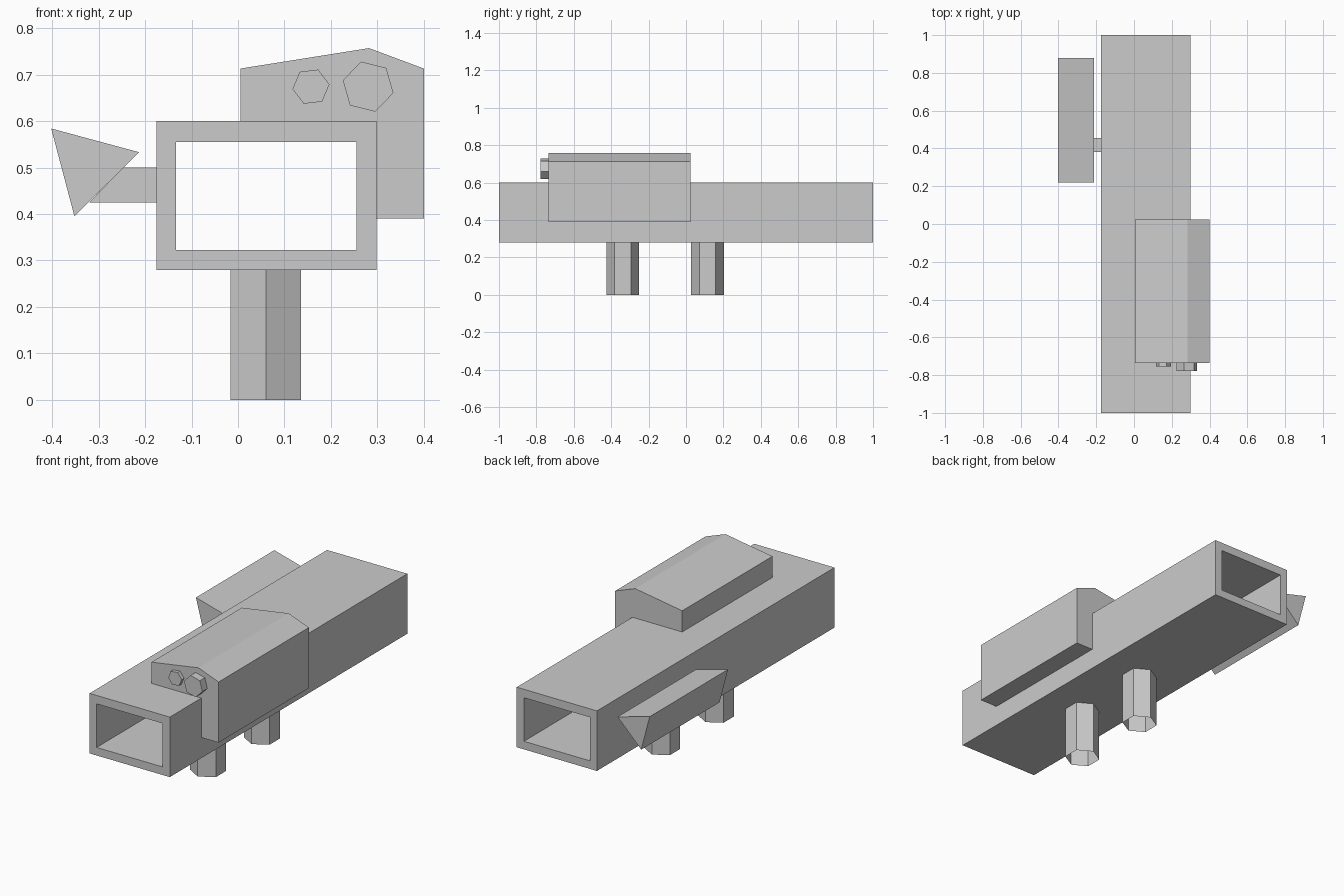
import bpy
import bmesh
import math
from mathutils import Matrix

cube = bpy.data.objects.get("Cube")
if cube:
    bpy.data.objects.remove(cube, do_unlink=True)

grey = bpy.data.materials.new("light grey")
grey.use_nodes = True
colour = (0.6, 0.6, 0.6, 1)
grey.diffuse_color = colour
grey.node_tree.nodes["Principled BSDF"].inputs["Base Color"].default_value = colour


def finish(name, bm):
    bmesh.ops.recalc_face_normals(bm, faces=bm.faces)
    mesh = bpy.data.meshes.new(name)
    bm.to_mesh(mesh)
    bm.free()
    mesh.materials.append(grey)
    obj = bpy.data.objects.new(name, mesh)
    bpy.context.collection.objects.link(obj)
    return obj


def extrude_profile(name, points, y0, y1):
    """Solid prism from an x, z outline running along y."""
    bm = bmesh.new()
    face = bm.faces.new([bm.verts.new((x, y0, z)) for x, z in points])
    grown = bmesh.ops.extrude_face_region(bm, geom=[face], use_keep_orig=True)
    moved = [v for v in grown["geom"] if isinstance(v, bmesh.types.BMVert)]
    bmesh.ops.translate(bm, verts=moved, vec=(0, y1 - y0, 0))
    return finish(name, bm)


def hexagon(name, radius, depth, matrix, capped):
    bm = bmesh.new()
    bmesh.ops.create_cone(bm, cap_ends=capped, segments=6, radius1=radius,
                          radius2=radius, depth=depth, matrix=matrix)
    return finish(name, bm)


def rectangle(x0, x1, z0, z1):
    return [(x0, z0), (x1, z0), (x1, z1), (x0, z1)]


# Rectangular hollow body, open at both ends
bm = bmesh.new()
outer = rectangle(-0.175, 0.298, 0.28, 0.6)
inner = rectangle(-0.133, 0.255, 0.323, 0.555)
rings = [[bm.verts.new((x, y, z)) for x, z in loop]
         for loop, y in ((outer, -1), (outer, 1), (inner, 1), (inner, -1))]
for k in range(4):
    a, b = rings[k], rings[(k + 1) % 4]
    for i in range(4):
        j = (i + 1) % 4
        bm.faces.new((a[i], a[j], b[j], b[i]))
finish("hollow_body", bm)

# Housing wrapped over the top and side of the body
extrude_profile("side_housing",
                [(0.005, 0.6), (0.005, 0.713), (0.282, 0.757), (0.4, 0.713),
                 (0.4, 0.39), (0.298, 0.39), (0.298, 0.6)], -0.735, 0.025)

# Triangular bar on its square bracket
extrude_profile("triangular_bar",
                [(-0.402, 0.584), (-0.213, 0.533), (-0.352, 0.395)], 0.22, 0.88)
extrude_profile("bar_bracket",
                [(-0.32, 0.425), (-0.175, 0.425), (-0.175, 0.5), (-0.247, 0.5)],
                0.38, 0.455)

# Hexagonal legs, open tubes
for name, y in (("front_leg", -0.3375), ("rear_leg", 0.115)):
    place = Matrix.Translation((0.06, y, 0.14))
    hexagon(name, 0.0875, 0.28, place, False)

# Hexagonal knobs on the housing front
for name, x, z, radius, depth, turn in (("small_knob", 0.157, 0.674, 0.04, 0.02, 7),
                                        ("large_knob", 0.28, 0.674, 0.056, 0.042, -14)):
    place = (Matrix.Translation((x, -0.735 - depth / 2, z))
             @ Matrix.Rotation(-math.radians(turn), 4, "Y")
             @ Matrix.Rotation(math.radians(90), 4, "X")
             @ Matrix.Rotation(math.radians(30), 4, "Z"))
    hexagon(name, radius, depth, place, True)
